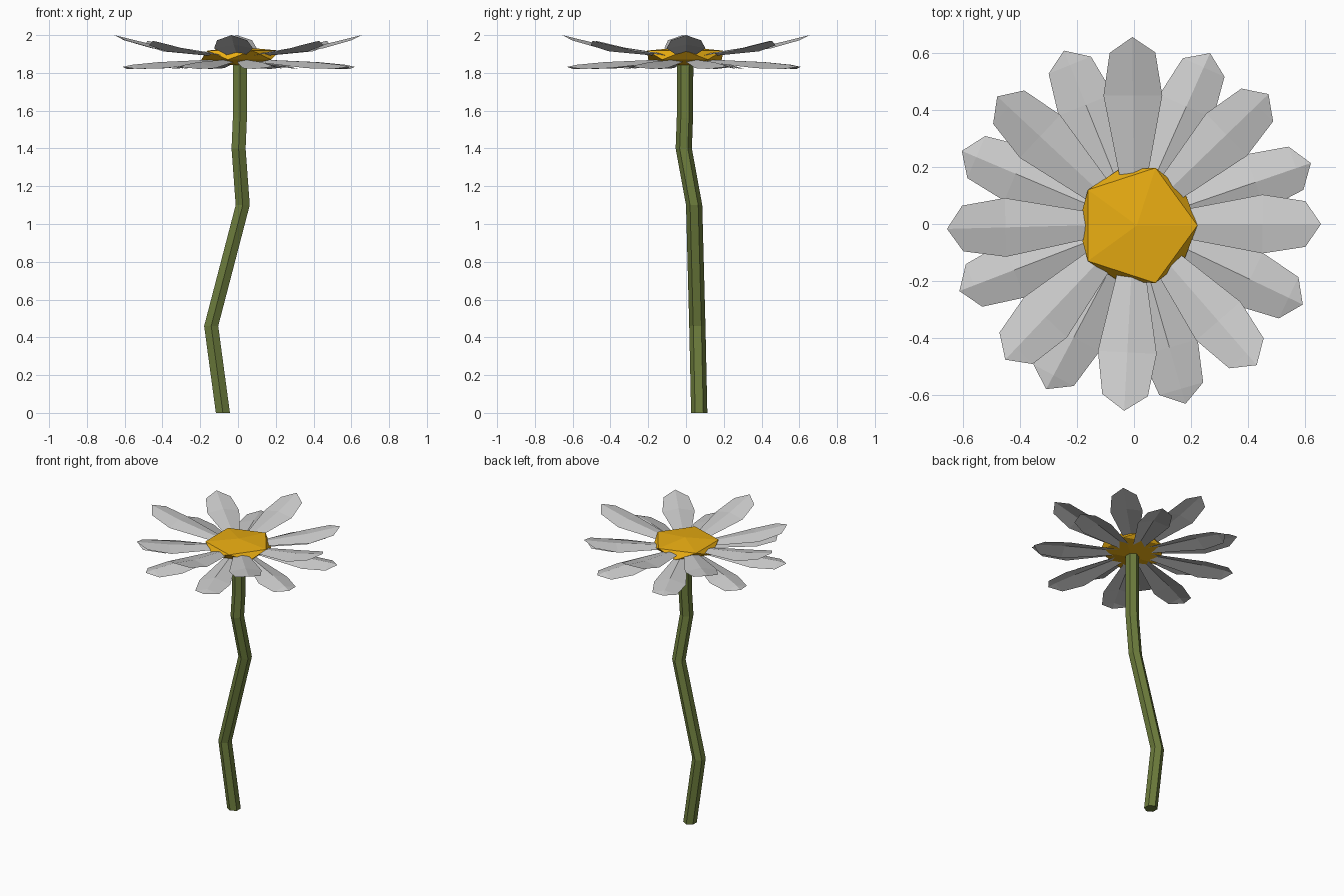
import bpy
import bmesh
from math import cos, sin, pi, radians

if "Cube" in bpy.data.objects:
    bpy.data.objects.remove(bpy.data.objects["Cube"])


def make_material(name, rgb):
    m = bpy.data.materials.new(name)
    m.diffuse_color = (*rgb, 1)
    m.use_nodes = True
    m.node_tree.nodes["Principled BSDF"].inputs["Base Color"].default_value = m.diffuse_color
    return m


def make_object(name, verts, faces, mat=None):
    me = bpy.data.meshes.new(name)
    me.from_pydata(verts, [], faces)
    ob = bpy.data.objects.new(name, me)
    bpy.context.collection.objects.link(ob)
    if mat:
        me.materials.append(mat)
    return ob


def recalc(ob):
    bm = bmesh.new()
    bm.from_mesh(ob.data)
    bmesh.ops.recalc_face_normals(bm, faces=bm.faces)
    bm.to_mesh(ob.data)
    bm.free()


green = make_material("stem_green", (0.15, 0.2, 0.045))
yellow = make_material("centre_yellow", (0.82, 0.42, 0.006))

# Stem: crooked six-sided tube
path = [(-0.08, 0.07, 0), (-0.142, 0.06, 0.46), (0.025, 0.043, 1.1),
        (0.003, -0.012, 1.4), (0.01, -0.006, 1.56), (0.01, -0.004, 1.88)]
verts, faces = [], []
for x, y, z in path:
    for k in range(6):
        a = pi / 2 + k * pi / 3
        verts.append((x + 0.043 * cos(a), y + 0.043 * sin(a), z))
for i in range(len(path) - 1):
    for k in range(6):
        n = (k + 1) % 6
        faces.append((i * 6 + k, i * 6 + n, i * 6 + 6 + n, i * 6 + 6 + k))
faces += [tuple(range(5, -1, -1)), tuple(range(len(verts) - 6, len(verts)))]
recalc(make_object("stem", verts, faces, green))

# Flower centre: flattened icosahedron
verts = [(0.01, -0.005, 1.937)]
for z, r, start in ((1.918, 0.212, 0), (1.87, 0.205, 36)):
    for k in range(5):
        a = radians(start + 72 * k)
        verts.append((0.01 + r * cos(a), -0.005 + r * sin(a), z))
verts.append((0.01, -0.005, 1.835))
faces = []
for k in range(5):
    n = (k + 1) % 5
    faces += [(0, 1 + k, 1 + n), (1 + k, 6 + k, 1 + n),
              (1 + n, 6 + k, 6 + n), (11, 6 + n, 6 + k)]
recalc(make_object("flower_centre", verts, faces, yellow))


# Petal: ridged sheet with a pointed tip; rows are radius, half width, ridge z, edge drop
def petal(name, angle, rows, tip_r, tip_z):
    a = radians(angle)

    def place(r, s, z):
        return (r * cos(a) - s * sin(a), r * sin(a) + s * cos(a), z)

    v, f = [], []
    for r, w, z, drop in rows:
        v += [place(r, -w, z - drop), place(r, 0, z), place(r, w, z - drop)]
    v.append(place(tip_r, 0, tip_z))
    for i in range(0, 3 * (len(rows) - 1), 3):
        f += [(i, i + 3, i + 4, i + 1), (i + 1, i + 4, i + 5, i + 2)]
    e = len(v) - 4
    f += [(e, e + 3, e + 1), (e + 1, e + 3, e + 2)]
    make_object(name, v, f)


# Upper ring of raised petals
for i, angle in enumerate((0, 44, 90.5, 137, 181.5, 226.5, 267, 311)):
    top = 1.97 if i % 2 else 2.0
    rise = top - 1.895
    rows = [(0.1, 0.036, 1.895, 0.01),
            (0.45, 0.103, 1.895 + rise * 0.52, 0.02),
            (0.6, 0.08, 1.895 + rise * 0.87, 0.014)]
    petal(f"upper_petal_{i + 1}", angle, rows, 0.655, top)

# Lower ring of slightly drooping petals
for i, angle in enumerate((19, 66, 112, 157, 201, 242, 286, 334.5)):
    rows = [(0.1, 0.036, 1.872, 0.012),
            (0.45, 0.103, 1.857, 0.032),
            (0.6, 0.08, 1.843, 0.022)]
    petal(f"lower_petal_{i + 1}", angle, rows, 0.655, 1.832)
